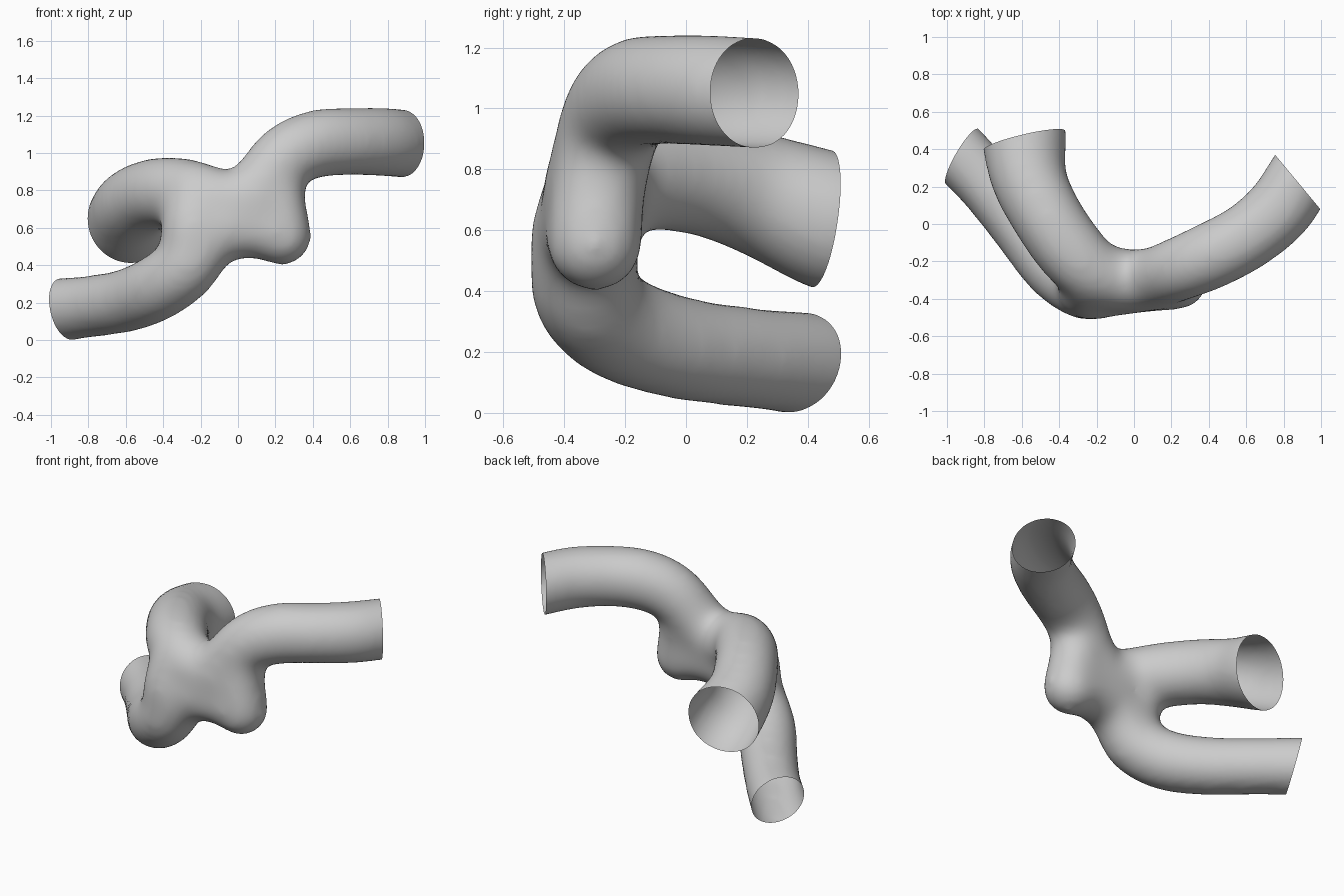
import bpy, bmesh
from mathutils import Vector, Matrix

if "Cube" in bpy.data.objects:
    bpy.data.objects.remove(bpy.data.objects["Cube"])

bm = bmesh.new()
GROW = 0.012   # makes up for the shrink of the smoothing pass


def spline(pts, steps=6):
    """Catmull-Rom samples through (x, y, z, r) points."""
    p = [Vector(q) for q in pts]
    p = [p[0] * 2 - p[1]] + p + [p[-1] * 2 - p[-2]]
    out = []
    for i in range(1, len(p) - 2):
        a, b, c, d = p[i - 1:i + 3]
        for k in range(steps):
            t = k / steps
            out.append(0.5 * (2 * b + (c - a) * t + (2 * a - 5 * b + 4 * c - d) * t * t
                              + (3 * b - a - 3 * c + d) * t ** 3))
    return out + [p[-2]]


def ball(c, r):
    bmesh.ops.create_icosphere(bm, subdivisions=4, radius=r + GROW,
                               matrix=Matrix.Translation(c))


def tube(pts, extend=0.0):
    """Closed round tube; rounded at both ends unless the far end is extended for trimming."""
    s = spline(pts)
    if extend:
        d = (s[-1] - s[-4]).to_3d().normalized() * extend
        s.append(Vector((*(s[-1].to_3d() + d), s[-1][3])))
    c = [q.to_3d() for q in s]
    rings, prev = [], None
    for i, q in enumerate(s):
        tan = (c[min(i + 1, len(c) - 1)] - c[max(i - 1, 0)]).normalized()
        if prev is None:
            u = tan.orthogonal().normalized()
        else:
            u = (prev - tan * prev.dot(tan)).normalized()
        prev = u
        rot = [Matrix.Rotation(k * 6.283185 / 32, 3, tan) @ u for k in range(32)]
        rings.append([bm.verts.new(c[i] + w * (q[3] + GROW)) for w in rot])
    for a, b in zip(rings, rings[1:]):
        for k in range(32):
            bm.faces.new((a[k], a[(k + 1) % 32], b[(k + 1) % 32], b[k]))
    bm.faces.new(rings[0][::-1])
    bm.faces.new(rings[-1])
    ball(c[0], s[0][3])
    if not extend:
        ball(c[-1], s[-1][3])


# right upper branch
tube([(-0.05, -0.31, 0.66, .155), (0.11, -0.285, 0.82, .155), (0.255, -0.235, 0.98, .165),
      (0.42, -0.165, 1.05, .173), (0.6, -0.07, 1.063, .172), (0.77, 0.07, 1.06, .176),
      (0.875, 0.225, 1.05, .175)], 0.15)
# left upper branch, flaring at its mouth
tube([(0.0, -0.31, 0.70, .155), (-0.2, -0.265, 0.775, .165), (-0.34, -0.14, 0.79, .18),
      (-0.47, 0.05, 0.775, .183), (-0.565, 0.25, 0.715, .195), (-0.587, 0.447, 0.64, .22)], 0.13)
# left lower branch
tube([(-0.03, -0.31, 0.66, .155), (-0.2, -0.335, 0.50, .165), (-0.29, -0.325, 0.38, .168),
      (-0.43, -0.22, 0.28, .168), (-0.59, -0.02, 0.213, .162), (-0.77, 0.2, 0.182, .158),
      (-0.918, 0.36, 0.165, .162)], 0.15)
# central body filling between the branches, and the side bulge
tube([(-0.22, -0.28, 0.75, .165), (-0.235, -0.33, 0.60, .17), (-0.24, -0.335, 0.46, .165)])
tube([(-0.13, -0.30, 0.745, .155), (0.0, -0.305, 0.735, .155), (0.1, -0.30, 0.76, .155)])
tube([(-0.12, -0.325, 0.60, .16), (0.0, -0.315, 0.60, .155), (0.12, -0.305, 0.595, .15),
      (0.237, -0.30, 0.555, .150)])
tube([(0.19, -0.265, 0.88, .15), (0.21, -0.29, 0.72, .145), (0.235, -0.30, 0.58, .148)])
tube([(0.1, -0.30, 0.76, .15), (0.1, -0.305, 0.66, .15)])

bmesh.ops.recalc_face_normals(bm, faces=bm.faces)
mesh = bpy.data.meshes.new("vessel")
bm.to_mesh(mesh)
bm.free()
obj = bpy.data.objects.new("branching_vessel", mesh)
bpy.context.collection.objects.link(obj)

# fuse into one skin and soften the joins
rm = obj.modifiers.new("fuse", 'REMESH')
rm.mode = 'VOXEL'
rm.voxel_size = 0.022
sm = obj.modifiers.new("soften", 'SMOOTH')
sm.factor = 0.5
sm.iterations = 55
dg = bpy.context.evaluated_depsgraph_get()
fused = bpy.data.meshes.new_from_object(obj.evaluated_get(dg))
obj.modifiers.clear()
obj.data = fused

# trim the three mouths open
bm = bmesh.new()
bm.from_mesh(fused)
mouths = [((0.875, 0.225, 1.05), (0.77, 0.64, 0)),
          ((-0.587, 0.447, 0.64), (-0.24, 1, -0.15)),
          ((-0.918, 0.36, 0.165), (-0.86, 0.51, -0.23))]
for co, no in mouths:
    co, no = Vector(co), Vector(no).normalized()
    near = [f for f in bm.faces if (f.calc_center_median() - co).length < 0.31]
    geom = set(near) | {e for f in near for e in f.edges} | {v for f in near for v in f.verts}
    bmesh.ops.bisect_plane(bm, geom=list(geom), plane_co=co, plane_no=no, dist=1e-5)
    cut = [f for f in bm.faces if (f.calc_center_median() - co).length < 0.33
           and (f.calc_center_median() - co).dot(no) > 0]
    bmesh.ops.delete(bm, geom=cut, context='FACES')
for f in bm.faces:
    f.smooth = True
bm.to_mesh(fused)
bm.free()
